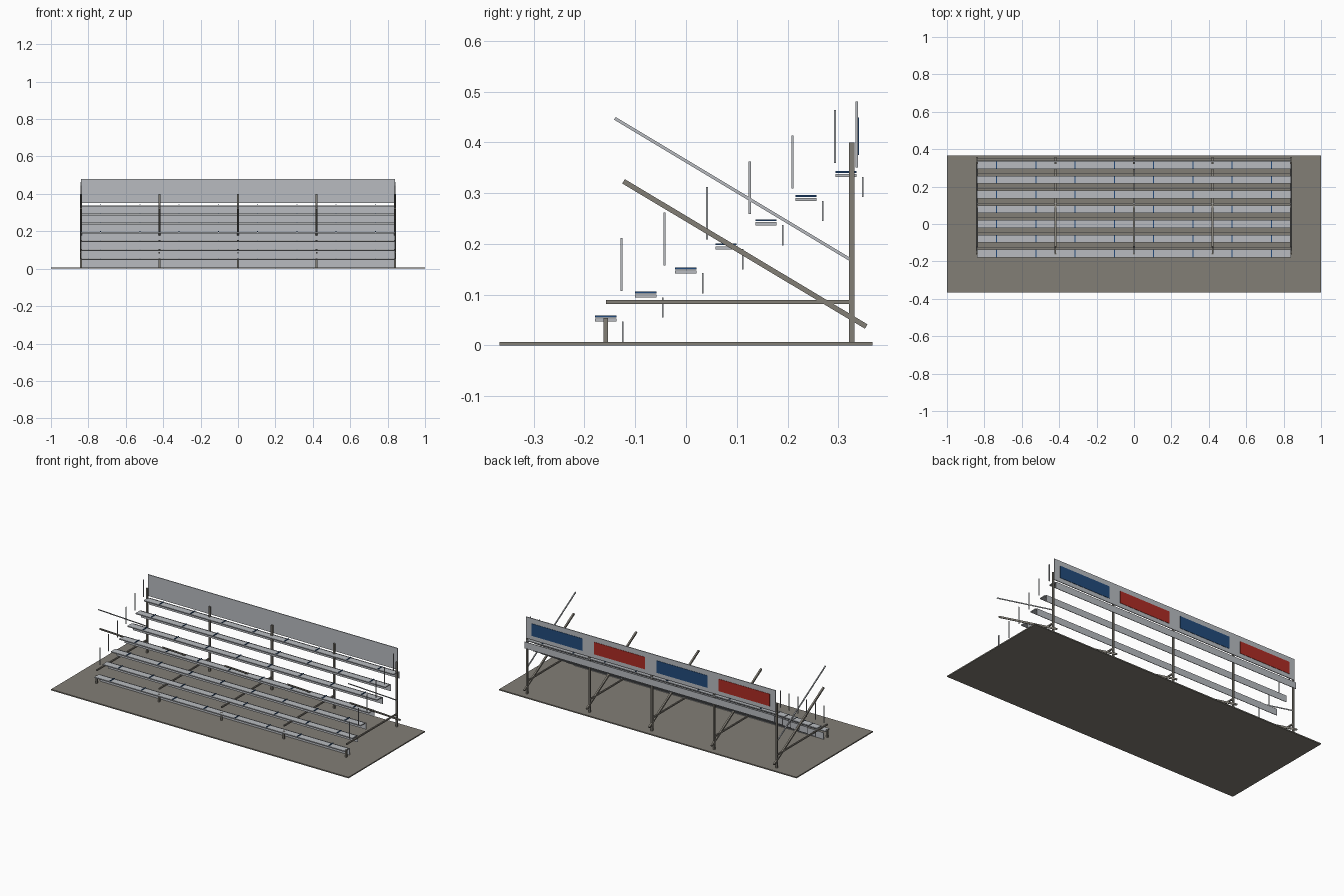
import bpy
import math
from mathutils import Vector

old = bpy.data.objects.get("Cube")
if old:
    bpy.data.objects.remove(old, do_unlink=True)


def material(name, rgb):
    m = bpy.data.materials.new(name)
    m.use_nodes = True
    m.diffuse_color = (*rgb, 1)
    m.node_tree.nodes["Principled BSDF"].inputs["Base Color"].default_value = (*rgb, 1)
    return m


STEEL = material("warm grey steel", (0.225, 0.21, 0.18))
ALU = material("light aluminium", (0.48, 0.50, 0.53))
BLUE = material("blue paint", (0.016, 0.07, 0.2))
RED = material("red paint", (0.42, 0.025, 0.018))


def box(name, centre, size, mat, tilt=0):
    bpy.ops.mesh.primitive_cube_add(size=1, location=centre, rotation=(tilt, 0, 0))
    ob = bpy.context.object
    ob.name = name
    ob.scale = size
    ob.data.materials.append(mat)
    return ob


def bar(name, x, start, end, thick, mat):
    """Square bar between two (y, z) points."""
    a, b = Vector(start), Vector(end)
    mid, d = (a + b) / 2, b - a
    return box(name, (x, *mid), (thick, d.length, thick), mat, math.atan2(d.y, d.x))


HALF = 0.84
ROWS = 7

# Ground slab
box("ground_slab", (0, 0, 0.0035), (2, 0.734, 0.007), STEEL)

# Seat planks, blue seat markers and riser boards
for i in range(ROWS):
    y = -0.158 + i * 0.0789
    z = 0.0495 + i * 0.0475
    box("seat_plank", (0, y, z), (2 * HALF, 0.042, 0.006), ALU)
    box("riser_board", (0, y + 0.033, z - 0.0225), (2 * HALF, 0.003, 0.04), ALU)
    for k in range(8):
        box("seat_marker", ((k - 3.5) * 0.21, y, z + 0.007), (0.005, 0.042, 0.0035), BLUE)

# Support frames
for k in range(-2, 3):
    x = k * HALF / 2
    box("rear_post", (x, 0.3265, 0.203), (0.01, 0.01, 0.394), STEEL)
    box("front_post", (x, -0.1585, 0.03), (0.01, 0.009, 0.047), STEEL)
    bar("floor_beam", x, (-0.158, 0.085), (0.326, 0.085), 0.008, STEEL)
    bar("sloping_beam", x, (-0.123, 0.323), (0.355, 0.037), 0.01, STEEL)

# End handrails and uprights
for x in (-HALF, HALF):
    bar("handrail", x, (-0.14, 0.447), (0.325, 0.168), 0.006, ALU)
    for i in range(6):
        box("rail_upright", (x, -0.127 + i * 0.0842, 0.159 + i * 0.0505),
            (0.004, 0.004, 0.104), ALU)

# Back panel and painted signs
box("back_panel", (0, 0.336, 0.415), (2 * HALF, 0.005, 0.13), ALU)
for k, mat in enumerate((RED, BLUE, RED, BLUE)):
    box("back_sign", ((k - 1.5) * HALF / 2, 0.3395, 0.412), (0.343, 0.002, 0.074), mat)
